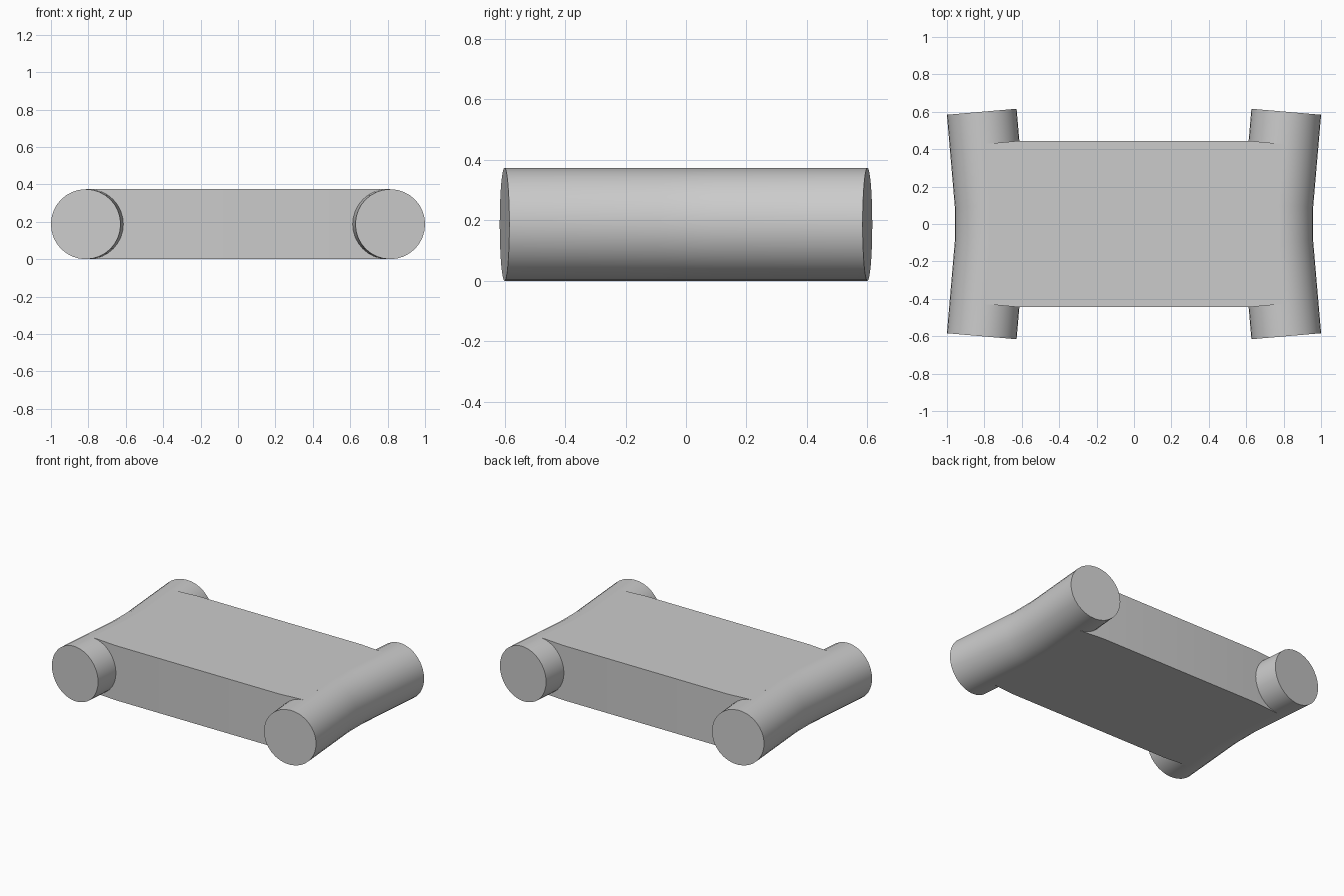
import bpy, bmesh, math
from mathutils import Vector

cube = bpy.data.objects.get("Cube")
if cube:
    bpy.data.objects.remove(cube, do_unlink=True)

RADIUS, MID_Z, SIDES = 0.187, 0.187, 32

grey = bpy.data.materials.new("light grey")
grey.use_nodes = True
grey.diffuse_color = (0.6, 0.6, 0.6, 1)
grey.node_tree.nodes["Principled BSDF"].inputs["Base Color"].default_value = (0.6, 0.6, 0.6, 1)


def finish(name, bm):
    bmesh.ops.recalc_face_normals(bm, faces=bm.faces)
    mesh = bpy.data.meshes.new(name)
    bm.to_mesh(mesh)
    bm.free()
    obj = bpy.data.objects.new(name, mesh)
    bpy.context.collection.objects.link(obj)
    mesh.materials.append(grey)
    bpy.ops.object.select_all(action='DESELECT')
    obj.select_set(True)
    bpy.context.view_layer.objects.active = obj
    bpy.ops.object.shade_smooth_by_angle(angle=math.radians(30))
    return obj


def bent_tube(name, side):
    """Round bar bent slightly outward at both ends, cut square to its axis."""
    path = [Vector((side * x, y, MID_Z)) for x, y in
            [(0.814, -0.6), (0.771, -0.1), (0.771, 0.1), (0.814, 0.6)]]
    bm = bmesh.new()
    rings = []
    for i, p in enumerate(path):
        along = (path[min(i + 1, 3)] - path[max(i - 1, 0)]).normalized()
        across = along.cross(Vector((0, 0, 1)))
        ring = []
        for k in range(SIDES):
            a = math.tau * k / SIDES
            ring.append(bm.verts.new(p + RADIUS * (across * math.cos(a) + Vector((0, 0, math.sin(a))))))
        rings.append(ring)
    for r0, r1 in zip(rings, rings[1:]):
        for k in range(SIDES):
            n = (k + 1) % SIDES
            bm.faces.new((r0[k], r0[n], r1[n], r1[k]))
    bm.faces.new(rings[0])
    bm.faces.new(rings[-1])
    return finish(name, bm)


# Side bars
bent_tube("left_bar", 1)
bent_tube("right_bar", -1)

# Flat slab between the bars, ending on their bent axes
quarter = [(0.771, 0.1), (0.799, 0.428), (0.62, 0.444)]
outline = quarter + [(-x, y) for x, y in reversed(quarter)]
outline += [(-x, -y) for x, y in outline]
bm = bmesh.new()
base = bm.faces.new([bm.verts.new((x, y, 0)) for x, y in outline])
walls = bmesh.ops.extrude_face_region(bm, geom=[base])
top = [v for v in walls["geom"] if isinstance(v, bmesh.types.BMVert)]
bmesh.ops.translate(bm, verts=top, vec=(0, 0, 2 * MID_Z))
finish("centre_slab", bm)
